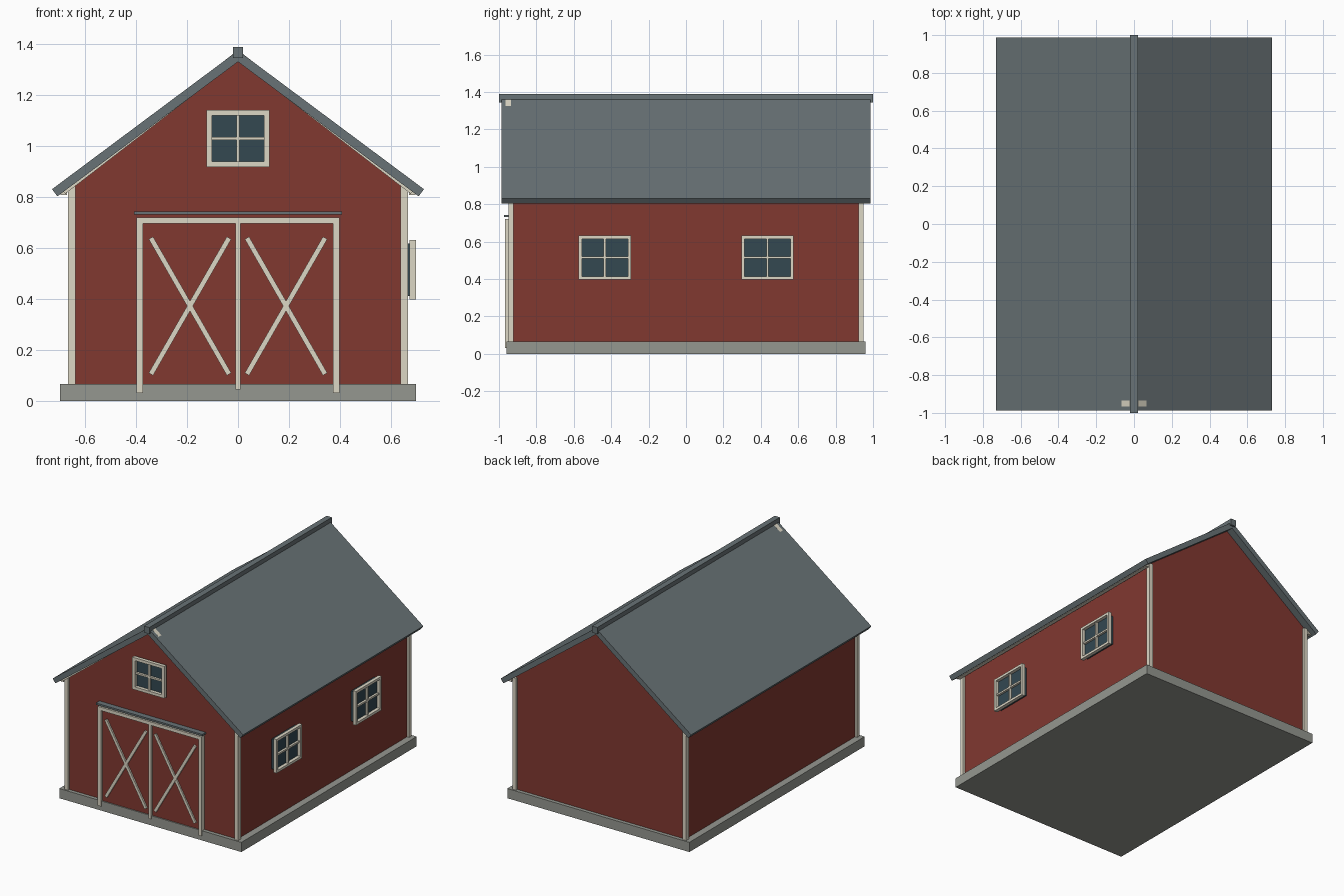
import bpy, math

if "Cube" in bpy.data.objects:
    bpy.data.objects.remove(bpy.data.objects["Cube"])

def material(name, rgb):
    m = bpy.data.materials.new(name)
    m.diffuse_color = (*rgb, 1)
    m.use_nodes = True
    m.node_tree.nodes["Principled BSDF"].inputs["Base Color"].default_value = m.diffuse_color
    return m

RED = material("barn_red", (0.22, 0.04, 0.03))
CREAM = material("cream_trim", (0.72, 0.68, 0.56))
SLATE = material("slate_roof", (0.14, 0.17, 0.18))
STONE = material("grey_stone", (0.30, 0.31, 0.28))
GLASS = material("dark_glass", (0.033, 0.065, 0.083))

def mesh(name, verts, faces, mat):
    me = bpy.data.meshes.new(name)
    me.from_pydata(verts, [], faces)
    me.materials.append(mat)
    ob = bpy.data.objects.new(name, me)
    bpy.context.collection.objects.link(ob)
    return ob

def prism(name, profile, y0, y1, mat):
    """Extrude a counter-clockwise (seen from the front) x-z profile from y0 to y1."""
    n = len(profile)
    verts = [(x, y, z) for y in (y0, y1) for x, z in profile]
    faces = [tuple(range(n)), tuple(range(2 * n - 1, n - 1, -1))]
    faces += [(i, i + n, (i + 1) % n + n, (i + 1) % n) for i in range(n)]
    return mesh(name, verts, faces, mat)

def box(name, x, y, z, mat):
    return prism(name, [(x[0], z[0]), (x[1], z[0]), (x[1], z[1]), (x[0], z[1])], *y, mat)

def plank(name, a, b, width, y, mat):
    """Flat board in the x-z plane running from a to b."""
    if a[0] > b[0]:
        a, b = b, a
    d = math.hypot(b[0] - a[0], b[1] - a[1])
    nx, nz = -(b[1] - a[1]) / d * width / 2, (b[0] - a[0]) / d * width / 2
    return prism(name, [(a[0] - nx, a[1] - nz), (b[0] - nx, b[1] - nz),
                        (b[0] + nx, b[1] + nz), (a[0] + nx, a[1] + nz)], *y, mat)

def window(name, w, h, t, loc, turn):
    """Window facing -y: glass block, four frame bars and a cross of muntins."""
    w, h = w / 2, h / 2
    glass, bar, thin = (-0.025, 0), (-0.048, -0.024), (-0.040, -0.022)
    parts = [
        box(name + "_glass", (-w + t * .8, w - t * .8), glass, (-h + t * .8, h - t * .8), GLASS),
        box(name + "_frame_left", (-w, -w + t), bar, (-h, h), CREAM),
        box(name + "_frame_right", (w - t, w), bar, (-h, h), CREAM),
        box(name + "_frame_bottom", (-w + t, w - t), bar, (-h, -h + t), CREAM),
        box(name + "_frame_top", (-w + t, w - t), bar, (h - t, h), CREAM),
        box(name + "_muntin_upright", (-.006, .006), thin, (-h + t, h - t), CREAM),
        box(name + "_muntin_cross", (-w + t, w - t), thin, (-.006, .006), CREAM)]
    for p in parts:
        p.location = loc
        p.rotation_euler.z = turn

# Foundation and gabled walls
box("foundation", (-.698, .698), (-.96, .96), (0, .067), STONE)
prism("walls", [(-.65, .06), (.65, .06), (.65, .853), (0, 1.34), (-.65, .853)], -.935, .935, RED)

# Corner posts, roof slabs, eave boards, front rake boards
for s, side in ((-1, "left"), (1, "right")):
    for f, end in ((-1, "front"), (1, "back")):
        box(f"corner_post_{end}_{side}", sorted((s * .637, s * .667)),
            sorted((f * .922, f * .95)), (.065, .842), CREAM)
    roof = [(0, 1.331), (0, 1.375), (-.73, .831), (-.709, .803)]
    if s > 0:
        roof = [(-x, z) for x, z in reversed(roof)]
    prism(f"roof_{side}", roof, -.987, .987, SLATE)
    box(f"eave_board_{side}", sorted((s * .672, s * .697)), (-.95, .95), (.809, .836), CREAM)
    plank(f"rake_board_{side}", (s * .005, 1.352), (s * .688, .826), .033, (-.965, -.935), CREAM)

# Ridge cap
box("ridge_cap", (-.02, .02), (-1, 1), (1.345, 1.39), SLATE)

# Double barn doors with frame, crossed braces and sliding rail
for s, side in ((-1, "left"), (1, "right")):
    box(f"door_{side}", sorted((s * .004, s * .376)), (-.952, -.93), (.045, .70), RED)
    box(f"door_post_{side}", sorted((s * .373, s * .398)), (-.968, -.93), (.032, .72), CREAM)
    plank(f"door_brace_rising_{side}", (s * .035, .105), (s * .342, .64), .02, (-.963, -.95), CREAM)
    plank(f"door_brace_falling_{side}", (s * .342, .105), (s * .035, .64), .02, (-.962, -.95), CREAM)
box("door_lintel", (-.373, .373), (-.968, -.93), (.697, .72), CREAM)
box("door_centre_strip", (-.01, .01), (-.967, -.93), (.045, .698), CREAM)
box("door_rail", (-.408, .408), (-.974, -.935), (.731, .743), SLATE)

# Windows: one in the front gable, two on the right wall
window("gable_window", .246, .222, .02, (0, -.935, 1.03), 0)
for y, end in ((-.434, "front"), (.436, "back")):
    window(f"side_window_{end}", .28, .235, .017, (.65, y, .515), math.pi / 2)
